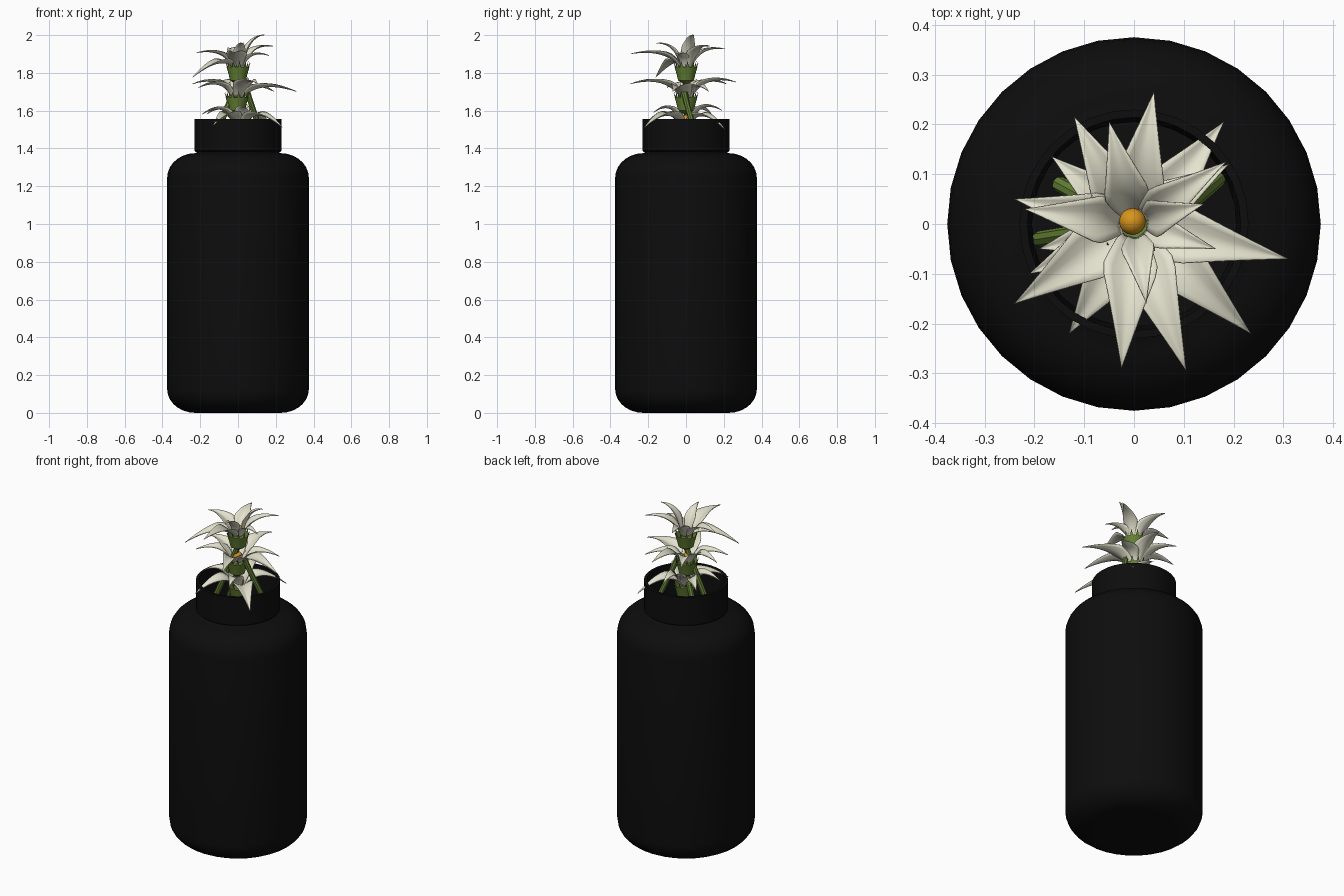
import bpy, bmesh, math
from mathutils import Vector

if "Cube" in bpy.data.objects:
    bpy.data.objects.remove(bpy.data.objects["Cube"])


def mat(name, rgb):
    m = bpy.data.materials.new(name)
    m.diffuse_color = (*rgb, 1)
    m.use_nodes = True
    m.node_tree.nodes["Principled BSDF"].inputs["Base Color"].default_value = m.diffuse_color
    return m


BLACK = mat("matte black", (0.004, 0.004, 0.004))
WHITE = mat("petal cream", (0.78, 0.77, 0.62))
GREEN = mat("leaf green", (0.13, 0.22, 0.035))
ORANGE = mat("pollen orange", (0.68, 0.30, 0.012))


def make(name, verts, faces, material, angle=40, fix=True):
    me = bpy.data.meshes.new(name)
    me.from_pydata([tuple(v) for v in verts], [], faces)
    bm = bmesh.new()
    bm.from_mesh(me)
    bmesh.ops.remove_doubles(bm, verts=bm.verts, dist=1e-5)
    if fix:
        bmesh.ops.recalc_face_normals(bm, faces=bm.faces)
    bm.to_mesh(me)
    bm.free()
    ob = bpy.data.objects.new(name, me)
    bpy.context.collection.objects.link(ob)
    me.materials.append(material)
    bpy.ops.object.select_all(action='DESELECT')
    ob.select_set(True)
    bpy.context.view_layer.objects.active = ob
    bpy.ops.object.shade_smooth_by_angle(angle=math.radians(angle))
    return ob


def lathe(name, prof, material, n=32):
    verts = [(r * math.cos(2 * math.pi * k / n), r * math.sin(2 * math.pi * k / n), z)
             for r, z in prof for k in range(n)]
    faces = [(i * n + k, i * n + (k + 1) % n, (i + 1) * n + (k + 1) % n, (i + 1) * n + k)
             for i in range(len(prof) - 1) for k in range(n)]
    return make(name, verts, faces, material)


def corner(r, z, rx, rz, a0, a1, steps=7):
    return [(r + rx * math.cos(math.radians(a0 + (a1 - a0) * i / steps)),
             z + rz * math.sin(math.radians(a0 + (a1 - a0) * i / steps))) for i in range(steps + 1)]


# vase: rounded body, short neck, thin-walled collar, hollow inside
prof = [(0, 0)] + corner(0.225, 0.125, 0.15, 0.125, -90, 0) + corner(0.225, 1.245, 0.15, 0.13, 0, 90)
prof += [(0.218, 1.38), (0.225, 1.383), (0.23, 1.388), (0.23, 1.555), (0.214, 1.555),
         (0.212, 1.37), (0.205, 1.32), (0.205, 1.1), (0, 1.1)]
lathe("vase", prof, BLACK)


def bezier(a, b, c, t):
    return a * (1 - t) ** 2 + b * 2 * t * (1 - t) + c * t * t


def petal(center, tip, width, rise, verts, faces, rows=12, cols=6):
    """Pointed, lengthwise folded petal arching from the flower centre to its tip."""
    c, tip = Vector(center), Vector(tip)
    flat = Vector((tip.x - c.x, tip.y - c.y, 0))
    d = flat.normalized()
    side = Vector((-d.y, d.x, 0))
    p0 = c + d * 0.03 + Vector((0, 0, -0.02))
    p1 = c + flat * 0.36 + Vector((0, 0, rise + max(0, tip.z - c.z) * 0.6))
    base = len(verts)
    for i in range(rows + 1):
        t = i / rows
        p = bezier(p0, p1, tip, t)
        tan = ((p1 - p0) * (1 - t) + (tip - p1) * t).normalized()
        nor = tan.cross(side).normalized()
        w = width * (0.45 + 1.5 * t) / 1.0 if t < 0.36 else width * (1 - (t - 0.36) / 0.64) ** 0.95
        w = min(w, width) * 0.5
        for j in range(cols + 1):
            u = 2 * j / cols - 1
            verts.append(p + side * (u * w) + nor * (abs(u) ** 1.4 * w * 0.42))
    n = cols + 1
    faces += [(base + i * n + j, base + i * n + j + 1, base + (i + 1) * n + j + 1, base + (i + 1) * n + j)
              for i in range(rows) for j in range(cols)]


def tube(name, a, b, c, r, material, n=8, steps=8):
    a, b, c = Vector(a), Vector(b), Vector(c)
    verts = []
    for i in range(steps + 1):
        t = i / steps
        p = bezier(a, b, c, t)
        q = ((b - a) * (1 - t) + (c - b) * t).to_track_quat('Z', 'Y')
        verts += [p + q @ Vector((r * math.cos(2 * math.pi * k / n), r * math.sin(2 * math.pi * k / n), 0))
                  for k in range(n)]
    faces = [(i * n + k, i * n + (k + 1) % n, (i + 1) * n + (k + 1) % n, (i + 1) * n + k)
             for i in range(steps) for k in range(n)]
    faces += [tuple(range(n)), tuple(range(steps * n, steps * n + n))]
    make(name, verts, faces, material)


def flower(name, center, petals, rise, foot):
    c = Vector(center)
    verts, faces = [], []
    for x, y, z, w in petals:
        petal(center, (x, y, z), w, rise, verts, faces)
    ob = make(name + "_petals", verts, faces, WHITE, 50, False)
    s = ob.modifiers.new("thickness", 'SOLIDIFY')
    s.thickness = 0.003
    # toothed calyx cup below the petals
    n = 24
    rings = [(0.018, -0.10), (0.042, -0.085), (0.05, -0.05), (0.06, -0.015)]
    v = [c + Vector((0, 0, -0.105))]
    for r, z in rings:
        v += [c + Vector((r * math.cos(2 * math.pi * k / n), r * math.sin(2 * math.pi * k / n), z))
              for k in range(n)]
    f = [(0, 1 + (k + 1) % n, 1 + k) for k in range(n)]
    f += [(1 + i * n + k, 1 + i * n + (k + 1) % n, 1 + (i + 1) * n + (k + 1) % n, 1 + (i + 1) * n + k)
          for i in range(len(rings) - 1) for k in range(n)]
    top = 1 + (len(rings) - 1) * n
    for k in range(0, n, 2):
        a = 2 * math.pi * (k + 0.5) / n
        v.append(c + Vector((0.069 * math.cos(a), 0.069 * math.sin(a), 0.018)))
        f.append((top + k, top + k + 1, len(v) - 1))
    make(name + "_calyx", v, f, GREEN)
    # orange pollen centre
    bpy.ops.mesh.primitive_uv_sphere_add(segments=16, ring_count=10, radius=0.027,
                                         location=c + Vector((-0.003, 0.005, 0.01)))
    o = bpy.context.object
    o.name = name + "_centre"
    o.data.materials.append(ORANGE)
    bpy.ops.object.shade_smooth()
    # stem leaning down into the vase
    foot = Vector(foot)
    tube(name + "_stem", c + Vector((0, 0, -0.09)), (c + foot) / 2 + Vector((0, 0, -0.05)), foot, 0.016, GREEN)


# three stacked flowers; petals given as tip x, y, z and width
flower("top_flower", (0, 0, 1.845), [
    (0.14, 0.04, 2.0, 0.08), (0.185, 0.125, 1.94, 0.085), (-0.05, 0.205, 1.925, 0.095),
    (-0.22, 0.03, 1.905, 0.10), (-0.025, -0.29, 1.90, 0.115), (0.025, -0.16, 1.955, 0.07),
    (0.165, -0.05, 1.89, 0.07), (-0.24, -0.16, 1.775, 0.12)], 0.05, (-0.19, -0.03, 1.30))
flower("middle_flower", (-0.005, 0, 1.685), [
    (0.31, -0.07, 1.70, 0.12), (0.105, -0.295, 1.74, 0.115), (-0.21, -0.10, 1.72, 0.10),
    (-0.24, 0.05, 1.74, 0.10), (-0.12, 0.215, 1.74, 0.10), (0.04, 0.265, 1.75, 0.11),
    (0.19, 0.12, 1.70, 0.10)], 0.07, (-0.15, 0.08, 1.30))
flower("low_flower", (0.01, -0.005, 1.54), [
    (0.235, -0.22, 1.51, 0.12), (-0.13, -0.22, 1.52, 0.12), (0.18, 0.205, 1.50, 0.11),
    (-0.165, 0.135, 1.58, 0.10), (-0.19, -0.05, 1.58, 0.10), (0.02, 0.19, 1.60, 0.10),
    (0.06, -0.17, 1.59, 0.09)], 0.09, (0.05, 0.02, 1.15))

# leaning side stem
tube("side_stem", (0.05, -0.01, 1.70), (0.08, 0.01, 1.6), (0.17, 0.09, 1.35), 0.015, GREEN)
